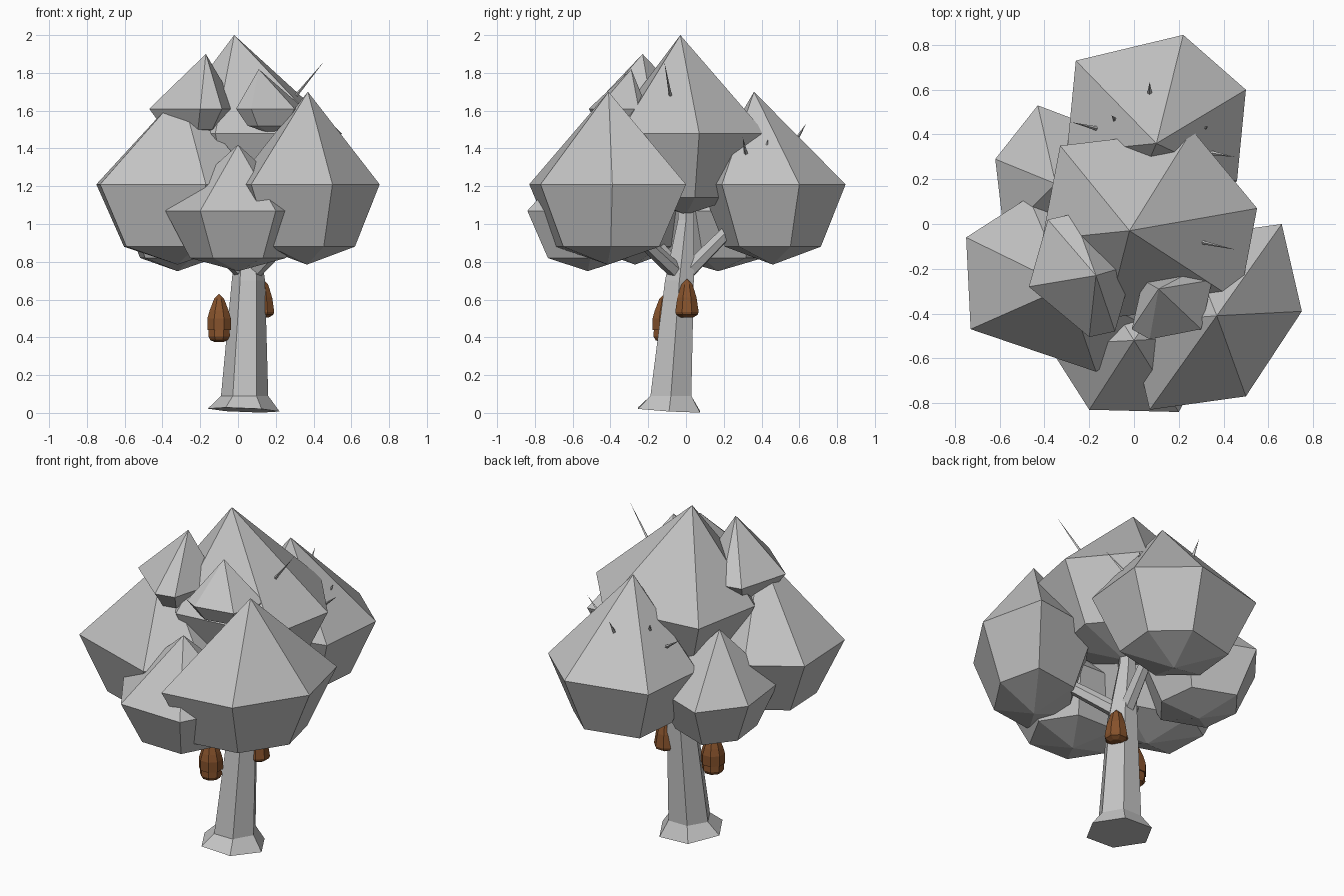
import bpy, bmesh, math
from mathutils import Vector

if "Cube" in bpy.data.objects:
    bpy.data.objects.remove(bpy.data.objects["Cube"])


def material(name, rgb):
    m = bpy.data.materials.new(name)
    m.diffuse_color = (*rgb, 1)
    m.use_nodes = True
    m.node_tree.nodes["Principled BSDF"].inputs["Base Color"].default_value = m.diffuse_color
    return m


GREY = material("pale grey", (0.55, 0.55, 0.55))
BROWN = material("hive brown", (0.24, 0.085, 0.025))


def skin(name, rings, mat):
    """Join rings of points (one point = a tip) into a closed flat-faced mesh."""
    bm = bmesh.new()
    loops = [[bm.verts.new(p) for p in r] for r in rings]
    for a, b in zip(loops, loops[1:]):
        n = max(len(a), len(b))
        for i in range(n):
            j = (i + 1) % n
            if len(a) == 1:
                bm.faces.new((a[0], b[i], b[j]))
            elif len(b) == 1:
                bm.faces.new((a[i], a[j], b[0]))
            else:
                bm.faces.new((a[i], a[j], b[j], b[i]))
    for end in (loops[0], loops[-1]):
        if len(end) > 2:
            bm.faces.new(end)
    bmesh.ops.recalc_face_normals(bm, faces=bm.faces)
    me = bpy.data.meshes.new(name)
    bm.to_mesh(me)
    bm.free()
    me.materials.append(mat)
    ob = bpy.data.objects.new(name, me)
    bpy.context.collection.objects.link(ob)
    return ob


def circle(x, y, z, r, n=6, turn=0.0):
    return [(x + r * math.cos(math.tau * i / n + turn),
             y + r * math.sin(math.tau * i / n + turn), z) for i in range(n)]


def tube(name, a, b, ra, rb, n=6):
    """Tapered limb between two points; rb = 0 makes a spike."""
    a, b = Vector(a), Vector(b)
    q = (b - a).to_track_quat('Z', 'Y')
    def ring(p, r):
        return [p + q @ Vector(v) for v in circle(0, 0, 0, r, n)] if r else [p]
    return skin(name, [ring(a, ra), ring(b, rb)], GREY)


def clump(name, apex, centre, halves, zs):
    """Leaf clump: tip, skewed hexagon, smaller hexagon, low tip."""
    c = Vector(centre)
    off = [Vector(h) for h in halves]
    off += [-o for o in off]
    def ring(s, z):
        return [(*(c + o * s), z) for o in off]
    skin(name, [[apex], ring(1, zs[0]), ring(.66, zs[1]), [(*c, zs[2])]], GREY)


# Foliage
BIG, SMALL = (1.21, .88, .785), (1.07, .82, .75)
clump("leaves_top", (-.02, -.03, 2.0), (.07, .0),
      [(.48, .07), (.19, .42), (-.40, .35)], (1.48, 1.14, 1.05))
clump("leaves_right", (.37, -.41, 1.70), (.365, -.415),
      [(.385, .025), (.295, .415), (-.135, .355)], BIG)
clump("leaves_left", (-.30, -.28, 1.70), (-.32, -.27),
      [(.41, .20), (-.15, .39), (-.43, .21)], BIG)
clump("leaves_back", (.10, .36, 1.70), (.10, .46),
      [(.40, .14), (.12, .385), (-.36, .27)], BIG)
clump("leaves_back_left", (-.35, .18, 1.42), (-.32, .17),
      [(.26, .22), (-.11, .36), (-.30, .12)], SMALL)
clump("leaves_front", (.0, -.52, 1.42), (.0, -.52),
      [(.385, .02), (.20, .31), (-.20, .32)], SMALL)
clump("leaves_upper_left", (-.17, -.23, 1.90), (-.235, -.23),
      [(.235, .05), (-.035, .275), (-.15, .25)], (1.61, 1.50, 1.465))
clump("leaves_upper_right", (.11, -.29, 1.82), (.17, -.36),
      [(.18, .11), (.10, .155), (-.13, .11)], (1.61, 1.52, 1.48))

# Trunk with flared, slightly tilted foot
foot = [(x, y, max(0, .015 - .04 * (x - .03) - .06 * (y + .09)))
        for x, y, z in circle(.03, -.09, 0, .19)]
skin("trunk", [foot, circle(.035, -.08, .09, .125), circle(.055, -.035, .70, .088),
               circle(.05, 0, 1.02, .05), circle(.05, 0, 1.2, .04)], GREY)

# Branches into the big clumps
for side, end in (("right", (.30, -.28, .96)), ("left", (-.20, -.22, .96)),
                  ("back", (.09, .24, .98))):
    tube("branch_" + side, (.055, -.02, .72), end, .045, .035)

# Bare twigs poking through the leaves
TWIGS = [((.25, -.07, 1.61), (.455, -.115, 1.86)), ((-.40, -.33, 1.48), (-.44, -.34, 1.54)),
         ((-.14, .42, 1.34), (-.28, .455, 1.44)), ((-.08, .46, 1.44), (-.10, .485, 1.50)),
         ((-.03, .30, 1.36), (-.045, .35, 1.45)), ((.07, .58, 1.44), (.07, .635, 1.53)),
         ((.31, .425, 1.40), (.33, .435, 1.45)), ((.33, .32, 1.36), (.45, .30, 1.46))]
for i, (a, b) in enumerate(TWIGS):
    tube(f"twig_{i + 1}", a, b, .012, 0, 4)


# Hanging hives: an outer hood over a smaller inner body
def hive(name, x, y, top, hood, body):
    for part, prof in (("hood", hood), ("body", body)):
        if prof:
            skin(f"{name}_{part}", [[(x, y, top)]] + [circle(x, y, top - d, r, 8, .39)
                                                      for d, r in prof], BROWN)


hive("front_hive", -.10, -.115, .63, [(.025, .028), (.09, .055), (.13, .067), (.19, .067)],
     [(.05, .03), (.12, .055), (.225, .062), (.245, .05), (.255, .025)])
hive("side_hive", .13, .005, .71, [(.03, .032), (.10, .055), (.175, .067), (.19, .062), (.205, .035)],
     None)
